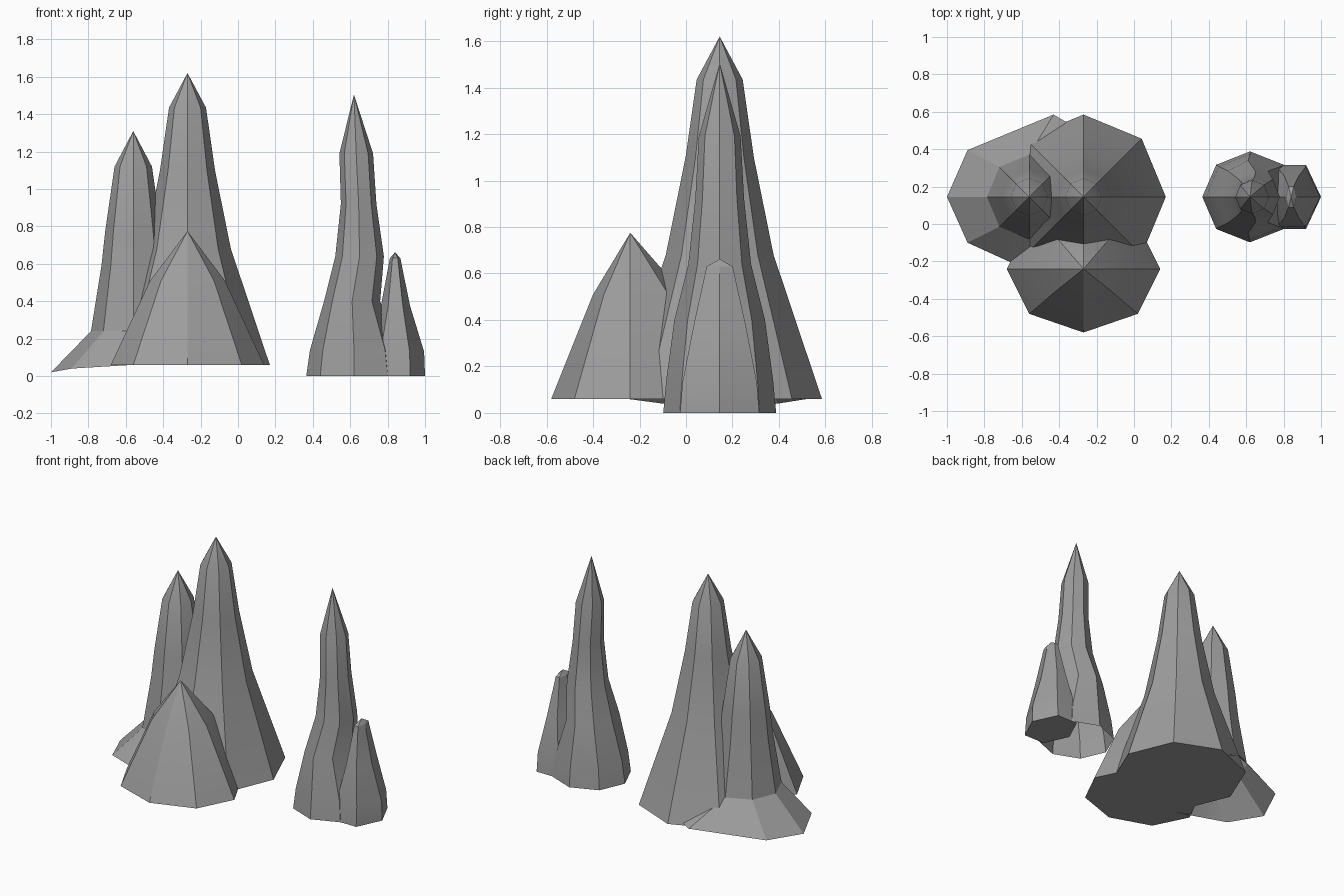
import bpy, bmesh, math

cube = bpy.data.objects.get("Cube")
if cube:
    bpy.data.objects.remove(cube)

stone = bpy.data.materials.new("grey_stone")
stone.use_nodes = True
colour = (0.34, 0.34, 0.34, 1)
stone.diffuse_color = colour
stone.node_tree.nodes["Principled BSDF"].inputs["Base Color"].default_value = colour


def ring(cx, cy, z, rx, ry, sides=8, back=1.0):
    """Points of one level, with a corner on each axis; back stretches the +y half."""
    points = []
    for i in range(sides):
        a = math.tau * i / sides
        dy = ry * math.sin(a)
        points.append((cx + rx * math.cos(a), cy + dy * (back if dy > 0 else 1), z))
    return points


def spire(name, rings, tip, closed):
    """Faceted spire: stacked levels bridged by quads and closed by a pointed tip."""
    bm = bmesh.new()
    levels = [[bm.verts.new(p) for p in r] for r in rings]
    n = len(levels[0])
    for low, high in zip(levels, levels[1:]):
        for i in range(n):
            j = (i + 1) % n
            bm.faces.new((low[i], low[j], high[j], high[i]))
    top = bm.verts.new(tip)
    for i in range(n):
        bm.faces.new((levels[-1][i], levels[-1][(i + 1) % n], top))
    if closed:
        bm.faces.new(levels[0][::-1])
    mesh = bpy.data.meshes.new(name)
    bm.to_mesh(mesh)
    bm.free()
    mesh.materials.append(stone)
    obj = bpy.data.objects.new(name, mesh)
    bpy.context.collection.objects.link(obj)
    bpy.ops.object.select_all(action='DESELECT')
    obj.select_set(True)
    bpy.context.view_layer.objects.active = obj
    bpy.ops.object.shade_smooth_by_angle(angle=math.radians(30))
    return obj


Y = 0.145

# Tallest spire
spire("tall_spire",
      [ring(-0.27, Y, z, r, r) for z, r in
       ((0.06, 0.44), (0.68, 0.232), (1.10, 0.147), (1.435, 0.099))],
      (-0.27, Y, 1.62), True)

# Left spire, with an uneven flared foot that runs into the tall one
foot = [(-0.10, Y, 0.08), (-0.20, 0.45, 0.08), (-0.43, 0.585, 0.07), (-0.89, 0.395, 0.04),
        (-1.0, Y, 0.02), (-0.89, -0.10, 0.04), (-0.56, -0.25, 0.06), (-0.30, -0.20, 0.08)]
spire("left_spire",
      [foot] + [ring(-0.56, Y, z, r, r) for z, r in
                ((0.24, 0.226), (0.59, 0.17), (0.775, 0.15), (1.12, 0.10))],
      (-0.56, Y, 1.31), False)

# Squat cone in front
spire("front_cone",
      [ring(-0.27, -0.24, 0.06, 0.41, 0.34),
       ring(-0.27, -0.24, 0.51, 0.20, 0.16, back=1.45)],
      (-0.27, -0.24, 0.775), True)

# Slender separate spire, slightly bent
spire("slender_spire",
      [ring(x, Y, z, rx, ry) for x, z, rx, ry in
       ((0.62, 0, 0.255, 0.243), (0.62, 0.14, 0.235, 0.23), (0.61, 0.40, 0.15, 0.195),
        (0.65, 0.64, 0.13, 0.135), (0.645, 0.92, 0.095, 0.105), (0.632, 1.19, 0.09, 0.09))],
      (0.62, Y, 1.505), False)

# Small stub beside it
spire("small_stub",
      [ring(x, Y, z, rx, ry, sides=6) for x, z, rx, ry in
       ((0.84, 0, 0.16, 0.197), (0.84, 0.13, 0.155, 0.185),
        (0.842, 0.375, 0.078, 0.13), (0.84, 0.63, 0.028, 0.065))],
      (0.84, Y, 0.662), True)
